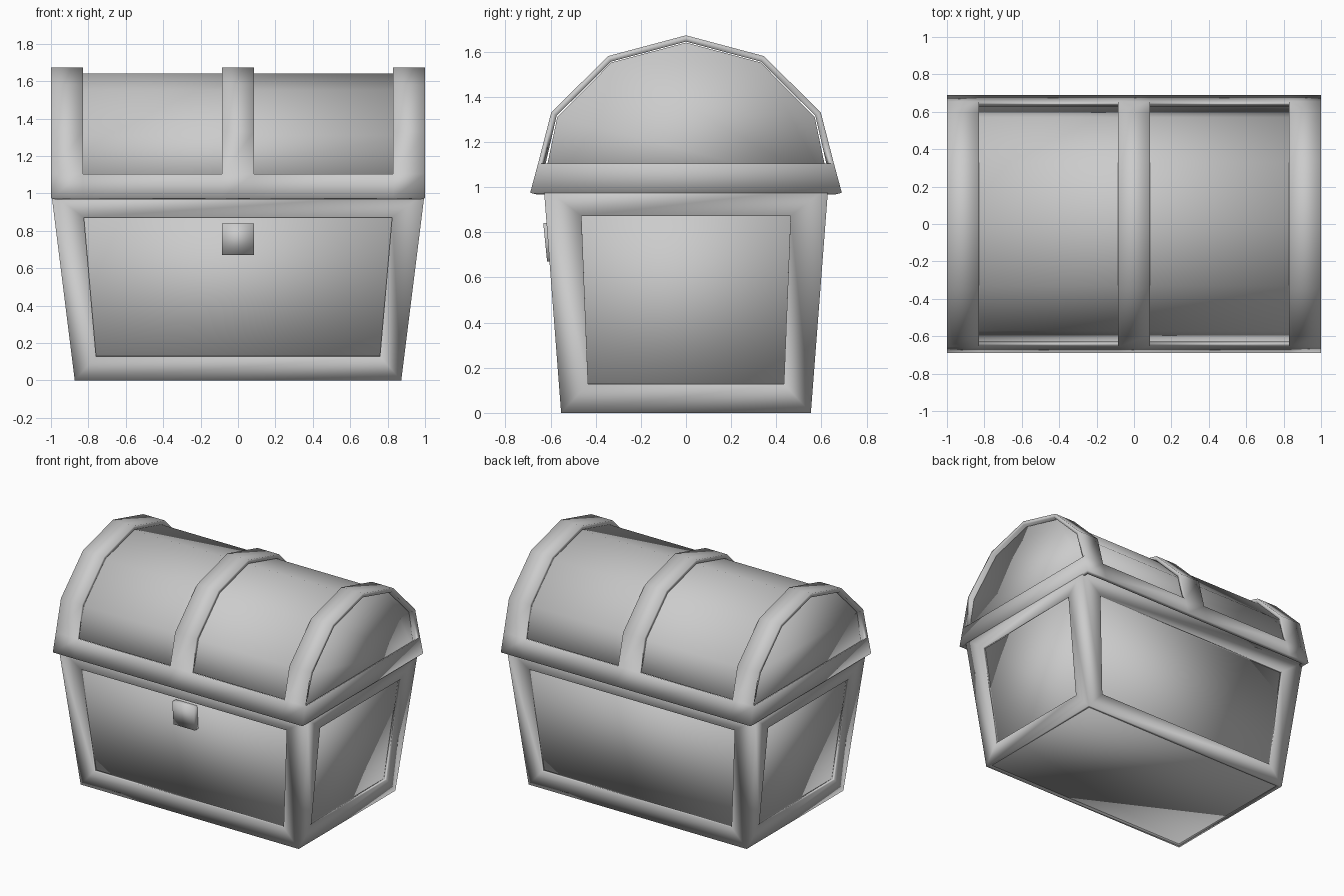
import bpy
import bmesh
from math import copysign

default_cube = bpy.data.objects.get("Cube")
if default_cube:
    bpy.data.objects.remove(default_cube, do_unlink=True)

# One plain grey for the whole chest
grey = bpy.data.materials.new("plain_grey")
grey.use_nodes = True
grey.diffuse_color = (0.6, 0.6, 0.6, 1)
grey.node_tree.nodes["Principled BSDF"].inputs["Base Color"].default_value = grey.diffuse_color


def finish(name, bm, thickness=0):
    """Turn a bmesh into a smooth-shaded object, with an optional inward shell."""
    bmesh.ops.recalc_face_normals(bm, faces=bm.faces)
    for face in bm.faces:
        face.smooth = True
    mesh = bpy.data.meshes.new(name)
    bm.to_mesh(mesh)
    bm.free()
    mesh.materials.append(grey)
    obj = bpy.data.objects.new(name, mesh)
    bpy.context.collection.objects.link(obj)
    if thickness:
        shell = obj.modifiers.new("shell", 'SOLIDIFY')
        shell.thickness = thickness
        shell.offset = -1
        shell.use_even_offset = True
    return obj


def tapered_box(bottom, top, z0, z1):
    """Box whose half sizes (x, y) differ between bottom and top."""
    bm = bmesh.new()
    bmesh.ops.create_cube(bm, size=2)
    for v in bm.verts:
        half, z = (top, z1) if v.co.z > 0 else (bottom, z0)
        v.co = (v.co.x * half[0], v.co.y * half[1], z)
    return bm


# Body: inner box seen through the frame openings
finish("body_box", tapered_box((0.845, 0.523), (0.965, 0.6), 0.005, 0.99))

# Body frame: tapered shell with an opening in every side
bm = tapered_box((0.873, 0.553), (0.998, 0.63), 0, 1)
bm.normal_update()
caps = [f for f in bm.faces if abs(f.normal.z) > 0.9]
bmesh.ops.delete(bm, geom=caps, context='FACES_ONLY')
openings = bm.faces[:]
bmesh.ops.inset_individual(bm, faces=openings, thickness=0.129, use_even_offset=True)
for face in openings:
    across = 1 if abs(face.normal.x) > abs(face.normal.y) else 0
    for v in face.verts:
        if v.co.z > 0.5:
            v.co[across] -= copysign(0.028, v.co[across])
bmesh.ops.delete(bm, geom=openings, context='FACES_ONLY')
finish("body_frame", bm, 0.025)


def arch(half_profile):
    """Mirror a front half profile of (y, z), ending at the ridge, to the back."""
    return half_profile + [(-y, z) for y, z in half_profile[-2::-1]]


# Lid: faceted barrel
barrel = arch([(-0.635, 1.0), (-0.57, 1.31), (-0.33, 1.552), (0, 1.64)])
bm = bmesh.new()
ends = [[bm.verts.new((x, y, z)) for y, z in barrel] for x in (-0.97, 0.97)]
for end in ends:
    bm.faces.new(end)
for i in range(len(barrel)):
    j = (i + 1) % len(barrel)
    bm.faces.new((ends[0][i], ends[0][j], ends[1][j], ends[1][i]))
finish("lid_barrel", bm)

# Lid frame: rim all round plus three bands over the barrel
profile = arch([(-0.69, 0.975), (-0.655, 1.105), (-0.597, 1.33), (-0.345, 1.58), (0, 1.672)])
stations = (-1, -0.83, -0.085, 0.085, 0.83, 1)
bm = bmesh.new()
grid = [[bm.verts.new((x, y, z)) for y, z in profile] for x in stations]
last = len(profile) - 2
for i in range(len(stations) - 1):
    for j in range(last + 1):
        if i % 2 == 0 or j in (0, last):
            bm.faces.new((grid[i][j], grid[i + 1][j], grid[i + 1][j + 1], grid[i][j + 1]))
for end in (grid[0], grid[-1]):
    bm.faces.new((end[0], end[1], end[-2], end[-1]))
loose = [v for v in bm.verts if not v.link_faces]
bmesh.ops.delete(bm, geom=loose, context='VERTS')
finish("lid_frame", bm, 0.027)

# Latch plate, leaning with the front wall
bm = bmesh.new()
bmesh.ops.create_cube(bm, size=2)
for v in bm.verts:
    upper = v.co.z > 0
    front = -0.632 if upper else -0.615
    v.co = (v.co.x * 0.085, front if v.co.y < 0 else -0.56, 0.84 if upper else 0.67)
finish("latch", bm)
